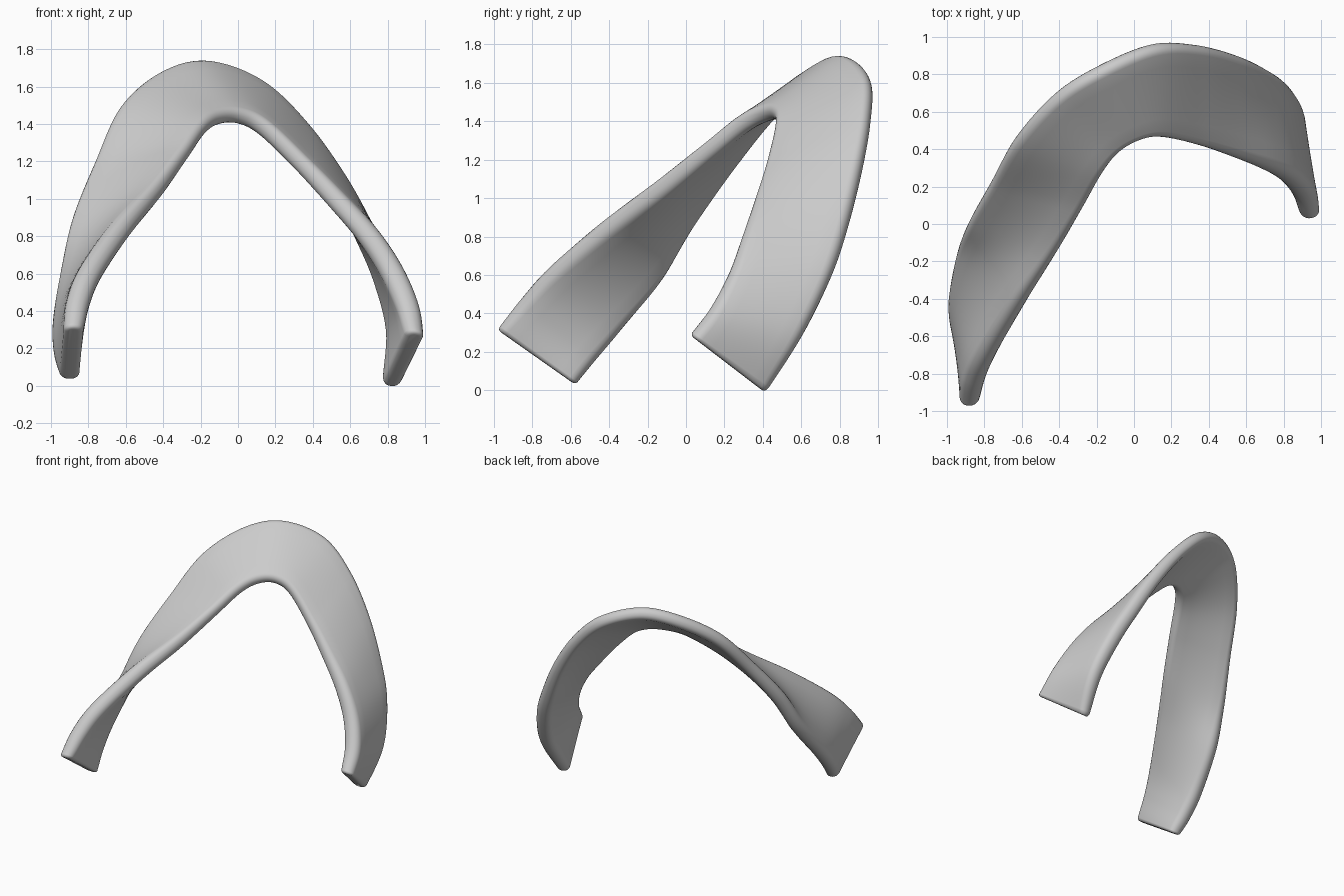
import bpy, bmesh, math
from mathutils import Vector

cube = bpy.data.objects.get("Cube")
if cube:
    bpy.data.objects.remove(cube, do_unlink=True)

# Guide points along the two edges of the band, from the right end to the left end
INNER = [(-.88, -.98, .315), (-.845, -.85, .48), (-.77, -.7, .64), (-.6, -.43, .86),
         (-.41, -.14, 1.06), (-.27, .1, 1.24), (-.17, .28, 1.375), (-.085, .39, 1.425),
         (.02, .455, 1.425), (.14, .47, 1.365), (.34, .425, 1.175), (.53, .36, .98),
         (.7, .295, .8), (.83, .225, .61), (.915, .13, .43), (.955, .025, .285)]
OUTER = [(-.9, -.575, .03), (-.935, -.47, .16), (-.945, -.34, .32), (-.92, -.13, .59),
         (-.875, .02, .87), (-.76, .23, 1.18), (-.63, .46, 1.47), (-.42, .69, 1.655),
         (-.18, .84, 1.715), (.1, .955, 1.615), (.33, .955, 1.4), (.53, .905, 1.11),
         (.68, .83, .81), (.78, .745, .57), (.845, .6, .28), (.81, .41, -.01)]
THICK, SWELL, ROUND, BEVEL = .095, .35, .044, .022
RINGS, ARC, ACROSS = 140, 5, 6


def spline(points, t):
    """Smooth curve through the guide points."""
    p = [Vector(q) for q in points]
    p = [2 * p[0] - p[1]] + p + [2 * p[-1] - p[-2]]
    i = min(int(t), len(points) - 2)
    u = t - i
    a, b, c, d = p[i:i + 4]
    return .5 * (2 * b + (c - a) * u + (2 * a - 5 * b + 4 * c - d) * u ** 2
                 + (3 * b - a - 3 * c + d) * u ** 3)


def section(half_w, half_t, radius):
    """Rounded rectangle, with extra points across the two broad sides."""
    pts = []
    for k, (sx, sy) in enumerate([(1, 1), (-1, 1), (-1, -1), (1, -1)]):
        for j in range(ARC + 1):
            ang = math.pi / 2 * (k + j / ARC)
            pts.append((sx * (half_w - radius) + radius * math.cos(ang),
                        sy * (half_t - radius) + radius * math.sin(ang)))
        if k in (0, 2):
            x, y = pts[-1]
            pts += [(x * (1 - 2 * j / ACROSS), y) for j in range(1, ACROSS)]
    return pts


def ring(bm, t, inset):
    inner, outer = spline(INNER, t), spline(OUTER, t)
    t0, t1 = max(t - .1, 0), min(t + .1, LAST)
    tangent = (spline(INNER, t1) + spline(OUTER, t1)
               - spline(INNER, t0) - spline(OUTER, t0))
    width = outer - inner
    across = width.normalized()
    normal = tangent.cross(across).normalized()
    mid = (inner + outer) / 2
    # Both legs swell a little just above their ends
    swell = 1 + SWELL * math.sin(math.pi * min(min(t, LAST - t) / 5, 1) ** .6)
    half_t, radius = THICK / 2 * swell, ROUND * swell
    prof = section(width.length / 2 - inset, half_t - inset, radius - inset)
    return [bm.verts.new(mid + across * x + normal * y) for x, y in prof]


# Loft the sections, with softened rims at both ends
LAST = len(INNER) - 1
soft = [(0, BEVEL), (.012, BEVEL * .5), (.04, BEVEL * .2), (.09, 0)]
stations = soft + [(LAST * i / RINGS, 0) for i in range(1, RINGS)]
stations += [(LAST - t, d) for t, d in reversed(soft)]
bm = bmesh.new()
loops = [ring(bm, t, d) for t, d in stations]
for a, b in zip(loops, loops[1:]):
    for i in range(len(a)):
        j = (i + 1) % len(a)
        bm.faces.new((a[i], a[j], b[j], b[i]))
bm.faces.new(loops[0])
bm.faces.new(loops[-1])
bmesh.ops.recalc_face_normals(bm, faces=bm.faces)

mesh = bpy.data.meshes.new("twisted_band")
bm.to_mesh(mesh)
bm.free()
band = bpy.data.objects.new("twisted_band", mesh)
bpy.context.collection.objects.link(band)

# Plain grey finish
grey = bpy.data.materials.new("light_grey")
grey.use_nodes = True
grey.diffuse_color = (.6, .6, .6, 1)
grey.node_tree.nodes["Principled BSDF"].inputs["Base Color"].default_value = (.6, .6, .6, 1)
mesh.materials.append(grey)

bpy.ops.object.select_all(action='DESELECT')
band.select_set(True)
bpy.context.view_layer.objects.active = band
bpy.ops.object.shade_smooth_by_angle(angle=math.radians(50))
